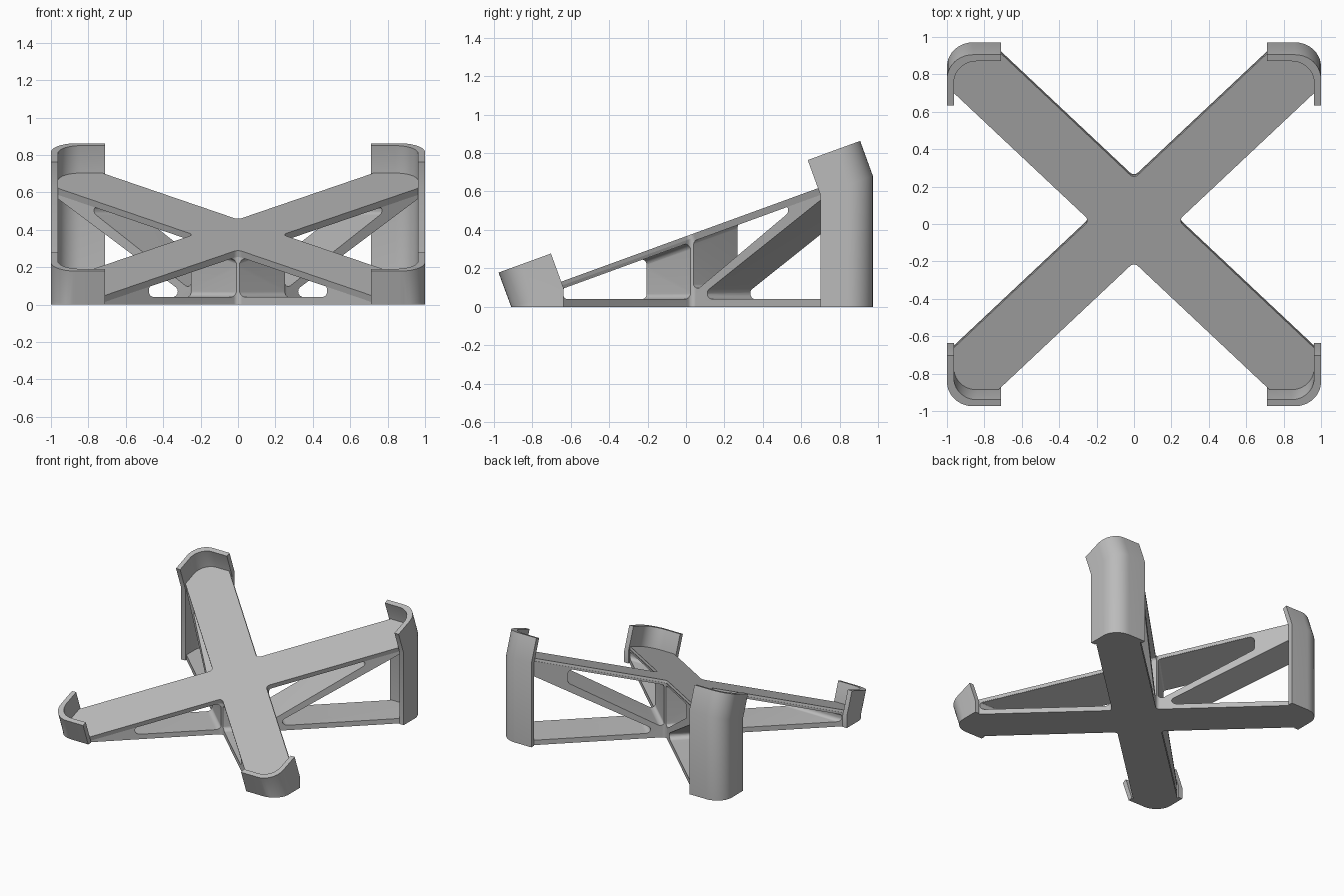
import bpy, bmesh, math
from mathutils import Vector

if "Cube" in bpy.data.objects:
    bpy.data.objects.remove(bpy.data.objects["Cube"])

TILT = math.radians(20)
CT, ST, TT = math.cos(TILT), math.sin(TILT), math.tan(TILT)
OY, OZ = 0.0188, 0.374      # centre of the tilted plate's top face
THICK = 0.037               # plate and wall thickness
HALF = 0.238                # arm band: |x| and |s| differ by at most this

mat = bpy.data.materials.new("plain grey")
mat.diffuse_color = (0.5, 0.5, 0.5, 1)
mat.use_nodes = True
mat.node_tree.nodes["Principled BSDF"].inputs["Base Color"].default_value = mat.diffuse_color


def tilted(x, s, n):
    """Point in the tilted plate frame: s up the slope, n off the plate."""
    return Vector((x, OY + s * CT - n * ST, max(0, OZ + s * ST + n * CT)))


def plan_y(s):
    """Ground position below the plate's underside."""
    return OY + s * CT + THICK * ST


def plate_z(y, n):
    return OZ + (y - OY) * TT + n / CT


def rounded(pts, seg=10):
    """Polygon of (x, y, radius) corners with the corners filleted."""
    out = []
    for i, (x, y, r) in enumerate(pts):
        p = Vector((x, y))
        if r == 0:
            out.append(p)
            continue
        e0 = Vector(pts[i - 1][:2]) - p
        e1 = Vector(pts[(i + 1) % len(pts)][:2]) - p
        half = e0.angle(e1) / 2
        t = min(r / math.tan(half), e0.length * 0.48, e1.length * 0.48)
        r = t * math.tan(half)
        e0.normalize()
        e1.normalize()
        c = p + (e0 + e1).normalized() * (r / math.sin(half))
        v0, v1 = p + e0 * t - c, p + e1 * t - c
        ang = math.pi - 2 * half
        for k in range(seg + 1):
            f = k / seg
            out.append(c + (v0 * math.sin((1 - f) * ang) + v1 * math.sin(f * ang)) / math.sin(ang))
    return out


def loft(name, rings, tri=False):
    """Solid through matching rings of points, capped at both ends."""
    bm = bmesh.new()
    vs = [[bm.verts.new(p) for p in ring] for ring in rings]
    n = len(vs[0])
    bm.faces.new(vs[0][::-1])
    bm.faces.new(vs[-1])
    for a, b in zip(vs, vs[1:]):
        for i in range(n):
            j = (i + 1) % n
            bm.faces.new((a[i], a[j], b[j], b[i]))
    bmesh.ops.recalc_face_normals(bm, faces=bm.faces)
    if tri:
        bmesh.ops.triangulate(bm, faces=bm.faces)
    me = bpy.data.meshes.new(name)
    bm.to_mesh(me)
    bm.free()
    me.materials.append(mat)
    ob = bpy.data.objects.new(name, me)
    bpy.context.collection.objects.link(ob)
    return ob


def smooth(ob):
    bpy.ops.object.select_all(action='DESELECT')
    ob.select_set(True)
    bpy.context.view_layer.objects.active = ob
    bpy.ops.object.shade_smooth_by_angle(angle=math.radians(30))


# X outline with filleted inner notches and rounded outer corners
C = 0.985
corners = []
for k in range(4):
    for x, y, r in ((HALF, 0, 0.03), (C, C - HALF, 0), (C, C, 0.185), (C - HALF, C, 0)):
        for _ in range(k):
            x, y = -y, x
        corners.append((x, y, r))
outline = rounded(corners)

# tilted top plate
smooth(loft("top_plate", [[tilted(p.x, p.y, n) for p in outline] for n in (-THICK, 0)]))

# supporting frame below the plate, extruded straight down to the ground
low = [Vector((p.x, plan_y(p.y), 0)) for p in outline]
high = [Vector((v.x, v.y, plate_z(v.y, -0.02))) for v in low]
frame = loft("support_frame", [low, high])


def cutter(name, side, front, profile):
    """Hole through one arm; profile(d, roof) gives corners in (along arm, z)."""
    rings = []
    for d in (-0.3, 0.3):
        def to_y(a):
            s = a - d / 2
            return plan_y(-s if front else s)

        def roof(a):
            return plate_z(to_y(a), -THICK) + 0.004
        rings.append([Vector((side * (p.x + d / 2), to_y(p.x), p.y))
                      for p in rounded(profile(d, roof))])
    return loft(name, rings, tri=True)


def front_hole(d, roof):
    end = 0.714 + d / 2
    return [(0.13, 0.04, 0.03), (end, 0.04, 0.028),
            (end, roof(end), 0.028), (0.13, roof(0.13), 0.03)]


def strut_top(a):
    return 0.1 + 0.79 * (a - 0.16)


def upper_hole(d, roof):
    return [(0.13, strut_top(0.13), 0.02), (0.65, strut_top(0.65), 0.03),
            (0.65, roof(0.65), 0.03), (0.13, roof(0.13), 0.03)]


def lower_hole(d, roof):
    return [(0.143, 0.04, 0.03), (1.3, 0.04, 0), (1.3, 0.908, 0)]


# triangular openings that leave the base, the centre column and the struts
for side in (-1, 1):
    for front, prof in ((True, front_hole), (False, upper_hole), (False, lower_hole)):
        cut = cutter("opening_cutter", side, front, prof)
        cut.hide_render = True
        mod = frame.modifiers.new("opening", 'BOOLEAN')
        mod.operation = 'DIFFERENCE'
        mod.solver = 'EXACT'
        mod.object = cut
        bpy.ops.object.select_all(action='DESELECT')
        bpy.context.view_layer.objects.active = frame
        frame.select_set(True)
        bpy.ops.object.modifier_apply(modifier=mod.name)
        bpy.data.objects.remove(cut)
smooth(frame)

# curved corner walls: upright to the plate, then square to the plate
I = 1 - THICK
shell = rounded([(1, 0.71, 0), (1, 1, 0.2), (0.71, 1, 0),
                 (0.71, I, 0), (I, I, 0.2 - THICK), (I, 0.71, 0)])
for sx, xn in ((-1, "left"), (1, "right")):
    for sy, yn in ((-1, "front"), (1, "back")):
        pts = [(sx * p.x, sy * p.y) for p in shell]
        smooth(loft(f"{yn}_{xn}_corner_wall", [
            [Vector((x, plan_y(s), 0)) for x, s in pts],
            [tilted(x, s, -THICK) for x, s in pts],
            [tilted(x, s, 0.156) for x, s in pts]]))
